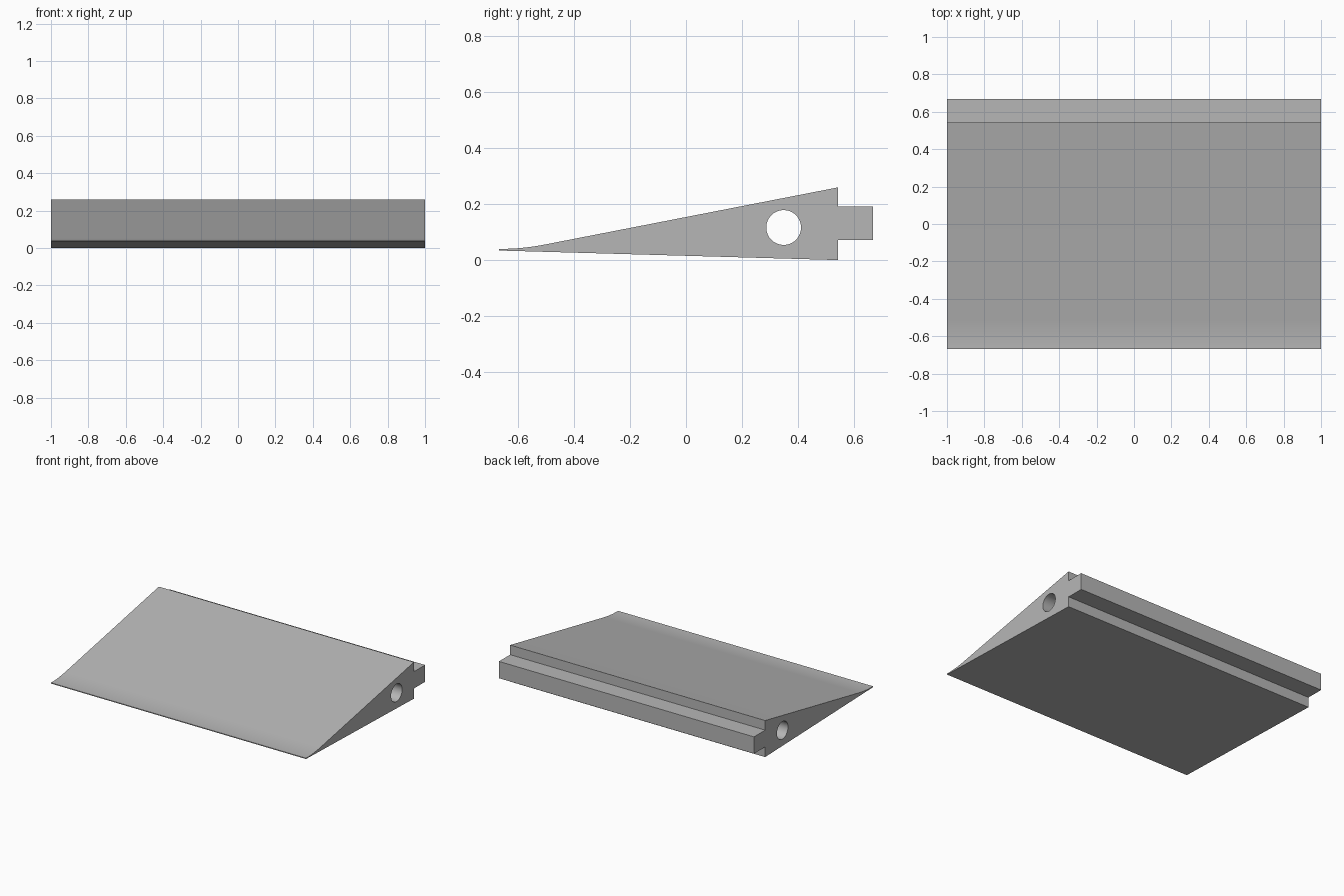
import bpy
import bmesh
from math import radians
from mathutils import Matrix, Vector

cube = bpy.data.objects.get("Cube")
if cube:
    bpy.data.objects.remove(cube, do_unlink=True)

HALF_LENGTH = 1.0

# Material
grey = bpy.data.materials.new("plain_grey")
grey.use_nodes = True
colour = (0.47, 0.47, 0.47, 1)
grey.diffuse_color = colour
grey.node_tree.nodes["Principled BSDF"].inputs["Base Color"].default_value = colour


def bezier(a, b, c, steps):
    """Points on a quadratic curve from a to c, pulled towards b."""
    a, b, c = Vector(a), Vector(b), Vector(c)
    return [a * (1 - t) ** 2 + b * 2 * t * (1 - t) + c * t * t
            for t in (i / steps for i in range(steps + 1))]


# Wedge cross-section (y, z): flat base, back tongue, sloped top, flared thin lip
profile = [(-0.667, 0.034), (0.542, 0), (0.542, 0.072), (0.667, 0.072),
           (0.667, 0.191), (0.542, 0.191), (0.542, 0.259)]
profile += bezier((-0.51, 0.054), (-0.59, 0.039), (-0.667, 0.04), 10)

bm = bmesh.new()
section = bm.faces.new([bm.verts.new((-HALF_LENGTH, y, z)) for y, z in profile])
extruded = bmesh.ops.extrude_face_region(bm, geom=[section], use_keep_orig=True)
end_verts = [v for v in extruded["geom"] if isinstance(v, bmesh.types.BMVert)]
bmesh.ops.translate(bm, verts=end_verts, vec=(2 * HALF_LENGTH, 0, 0))
bmesh.ops.recalc_face_normals(bm, faces=bm.faces)
mesh = bpy.data.meshes.new("wedge_strip")
bm.to_mesh(mesh)
bm.free()
mesh.materials.append(grey)
strip = bpy.data.objects.new("wedge_strip", mesh)
bpy.context.collection.objects.link(strip)

# Round bore running the full length
bm = bmesh.new()
bmesh.ops.create_cone(bm, cap_ends=True, segments=64, radius1=0.062,
                      radius2=0.062, depth=2.2 * HALF_LENGTH,
                      matrix=Matrix.Translation((0, 0.348, 0.116))
                      @ Matrix.Rotation(radians(90), 4, "Y"))
cut_mesh = bpy.data.meshes.new("bore_cutter")
bm.to_mesh(cut_mesh)
bm.free()
cut_mesh.materials.append(grey)
cutter = bpy.data.objects.new("bore_cutter", cut_mesh)
cutter.hide_render = True
bpy.context.collection.objects.link(cutter)

bore = strip.modifiers.new("bore", "BOOLEAN")
bore.operation = "DIFFERENCE"
bore.solver = "EXACT"
bore.object = cutter

bpy.ops.object.select_all(action="DESELECT")
strip.select_set(True)
bpy.context.view_layer.objects.active = strip
bpy.ops.object.modifier_apply(modifier=bore.name)
bpy.data.objects.remove(cutter, do_unlink=True)
bpy.ops.object.shade_smooth_by_angle(angle=radians(25))
